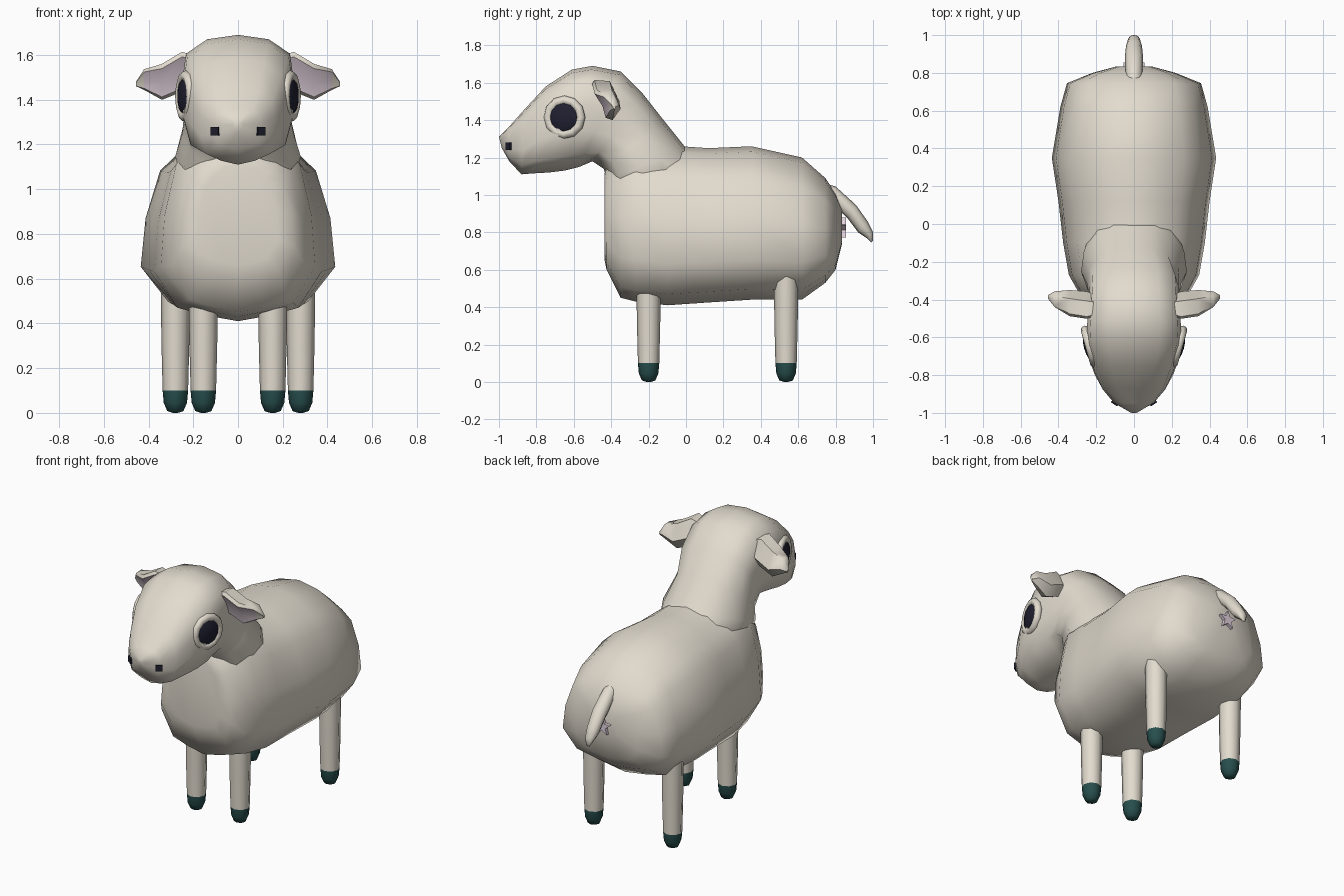
import bpy, bmesh, math
from mathutils import Vector

cube = bpy.data.objects.get("Cube")
if cube:
    bpy.data.objects.remove(cube, do_unlink=True)


def material(name, rgb):
    m = bpy.data.materials.new(name)
    m.use_nodes = True
    m.diffuse_color = (*rgb, 1)
    bsdf = next(n for n in m.node_tree.nodes if n.type == 'BSDF_PRINCIPLED')
    bsdf.inputs["Base Color"].default_value = (*rgb, 1)
    bsdf.inputs["Roughness"].default_value = 0.8
    return m


WOOL = material("cream wool", (0.76, 0.71, 0.62))
PINK = material("lilac pink", (0.76, 0.64, 0.72))
HOOF = material("dark teal hoof", (0.020, 0.078, 0.075))
DARK = material("dark navy", (0.014, 0.014, 0.030))


def finish(obj, name, mats, angle=60):
    obj.name = obj.data.name = name
    for m in mats:
        obj.data.materials.append(m)
    bpy.ops.object.select_all(action='DESELECT')
    obj.select_set(True)
    bpy.context.view_layer.objects.active = obj
    bpy.ops.object.shade_smooth_by_angle(angle=math.radians(angle))


def loft(name, rings, mats=(WOOL,), rule=None, angle=60):
    """Skin a list of closed rings, cap both ends; rule(face) picks the material."""
    bm = bmesh.new()
    vs = [[bm.verts.new(p) for p in r] for r in rings]
    n = len(rings[0])
    for a, b in zip(vs, vs[1:]):
        for i in range(n):
            j = (i + 1) % n
            bm.faces.new((a[i], a[j], b[j], b[i]))
    bm.faces.new(vs[0])
    bm.faces.new(vs[-1][::-1])
    bmesh.ops.recalc_face_normals(bm, faces=bm.faces)
    bm.normal_update()
    if rule:
        for f in bm.faces:
            f.material_index = rule(f)
    me = bpy.data.meshes.new(name)
    bm.to_mesh(me)
    bm.free()
    obj = bpy.data.objects.new(name, me)
    bpy.context.collection.objects.link(obj)
    finish(obj, name, mats, angle)


def section_ring(top, bottom, w, half):
    """Symmetric ring between a top and a bottom (y, z) point with half width w."""
    t, b = Vector((0, *top)), Vector((0, *bottom))
    c, v = (t + b) / 2, (t - b) / 2
    full = half + [(-u, k) for u, k in half[-2:0:-1]]
    return [c + v * k + Vector((u * w, 0, 0)) for u, k in full]


# Body: (y, top z, bottom z, half width); the shoulders rise into the neck
BODY = [(0, 1), (.35, .93), (.62, .75), (.80, .57), (.95, .05),
        (1, -.48), (.72, -.86), (.38, -.94), (0, -1)]
stations = [(-.437, 1.11, .66, .18), (-.425, 1.16, .60, .25), (-.35, 1.26, .45, .30),
            (-.27, 1.30, .43, .345), (-.10, 1.265, .41, .375), (.12, 1.25, .425, .40),
            (.35, 1.26, .44, .435), (.62, 1.20, .44, .39), (.745, 1.09, .53, .355),
            (.80, 1.01, .60, .22), (.835, .92, .74, .09)]
loft("body", [section_ring((y, zt), (y, zb), w, BODY) for y, zt, zb, w in stations], angle=80)

# Neck and head in one sweep: (top point, bottom point, half width)
NECK = [(0, 1), (.40, .93), (.72, .70), (.95, .30), (1, -.20), (.86, -.72), (.45, -.90), (0, -1)]
HEAD = [(0, 1), (.55, .93), (.93, .70), (1, .25), (1, -.25), (.86, -.72), (.45, -.90), (0, -1)]
sweep = [((.10, 1.13), (-.28, .85), .24), ((0, 1.25), (-.42, 1.08), .28),
         ((-.12, 1.40), (-.44, 1.14), .25), ((-.23, 1.54), (-.50, 1.18), .235),
         ((-.35, 1.66), (-.57, 1.15), .24), ((-.50, 1.69), (-.65, 1.13), .25),
         ((-.61, 1.67), (-.73, 1.12), .245), ((-.75, 1.58), (-.82, 1.115), .21),
         ((-.87, 1.45), (-.88, 1.11), .165), ((-.95, 1.36), (-.945, 1.18), .105),
         ((-1.0, 1.31), (-.985, 1.25), .02)]
loft("head_and_neck", [section_ring(t, b, w, NECK if i < 3 else HEAD)
                       for i, (t, b, w) in enumerate(sweep)], angle=80)

# Tail
TAIL = [(0, 1), (.7, .7), (1, 0), (.7, -.7), (0, -1)]
tail = [((.75, 1.06), (.74, .98), .035), ((.80, 1.045), (.77, .96), .045),
        ((.91, .945), (.86, .88), .048), ((.97, .86), (.92, .80), .042),
        ((1.0, .80), (.965, .77), .030), ((1.0, .755), (.99, .745), .012)]
loft("tail", [section_ring(t, b, w, TAIL) for t, b, w in tail], angle=70)

# Small pink star below the tail
star = []
for i in range(10):
    a = math.pi / 2 + i * math.pi / 5
    r = .058 if i % 2 == 0 else .026
    star.append((r * math.cos(a), r * math.sin(a)))
loft("rear_star", [[(x, y, .82 + z) for x, z in star] for y in (.815, .855)], (PINK,), angle=30)


# Legs with hooves, hind pair set wider
def leg(name, x, y, top):
    profile = [(.008, .036), (.045, .052), (.10, .057), (.101, .057), (.30, .062), (top, .066)]
    rings = [[(x + r * math.cos(math.tau * i / 8),
               y + r * math.sin(math.tau * i / 8), z) for i in range(8)]
             for z, r in profile]
    rings.insert(0, [(x + (px - x) * .3, y + (py - y) * .3, 0) for px, py, _ in rings[0]])
    loft(name, rings, (WOOL, HOOF),
         lambda f: 1 if f.calc_center_median().z < .1 else 0, angle=50)


# Ears: leaf section whose hollow front is pink inside a cream rim and tip
EAR = [(1, -.1), (.85, .15), (0, .02), (-.7, .15), (-1, -.2), (-.6, -1), (.6, -1)]
ACROSS, FACING = Vector((0, -.42, .91)), Vector((0, -.91, -.42))


def ear(name, s):
    spine = [(.17, -.45, 1.53, .06, .05), (.25, -.455, 1.52, .10, .08),
             (.34, -.445, 1.475, .09, .08), (.42, -.415, 1.487, .052, .05),
             (.455, -.39, 1.47, .012, .012)]
    rings = [[Vector((s * x, y, z)) + ACROSS * h * d + FACING * t * n for d, n in EAR]
             for x, y, z, h, t in spine]
    loft(name, rings, (WOOL, PINK),
         lambda f: 1 if f.normal.dot(FACING) > .8 and abs(f.calc_center_median().x) < .42 else 0,
         angle=50)


# Eyes: a dark dome filling a rounded rim, turned slightly forward
def eye(side, s):
    facing = Vector((s * .96, -.27, 0)).normalized()
    rot = facing.to_track_quat('Z', 'Y').to_euler()
    pos = (s * .233, -.65, 1.415)
    bpy.ops.mesh.primitive_torus_add(major_segments=12, minor_segments=8, major_radius=.092,
                                     minor_radius=.024, location=pos, rotation=rot)
    finish(bpy.context.object, side + "_eye_rim", (WOOL,))
    bpy.ops.mesh.primitive_uv_sphere_add(segments=10, ring_count=8, radius=.09,
                                         location=pos, rotation=rot)
    bpy.context.object.scale = (1, 1, .36)
    finish(bpy.context.object, side + "_eye", (DARK,))


def nostril(side, s):
    bpy.ops.mesh.primitive_cube_add(size=1, location=(s * .095, -.938, 1.26),
                                    rotation=(0, 0, s * .6))
    bpy.context.object.scale = (.040, .040, .038)
    finish(bpy.context.object, side + "_nostril", (DARK,), 30)


for side, s in (("left", 1), ("right", -1)):
    leg(side + "_front_leg", s * .155, -.20, .55)
    leg(side + "_hind_leg", s * .28, .535, .59)
    ear(side + "_ear", s)
    eye(side, s)
    nostril(side, s)
